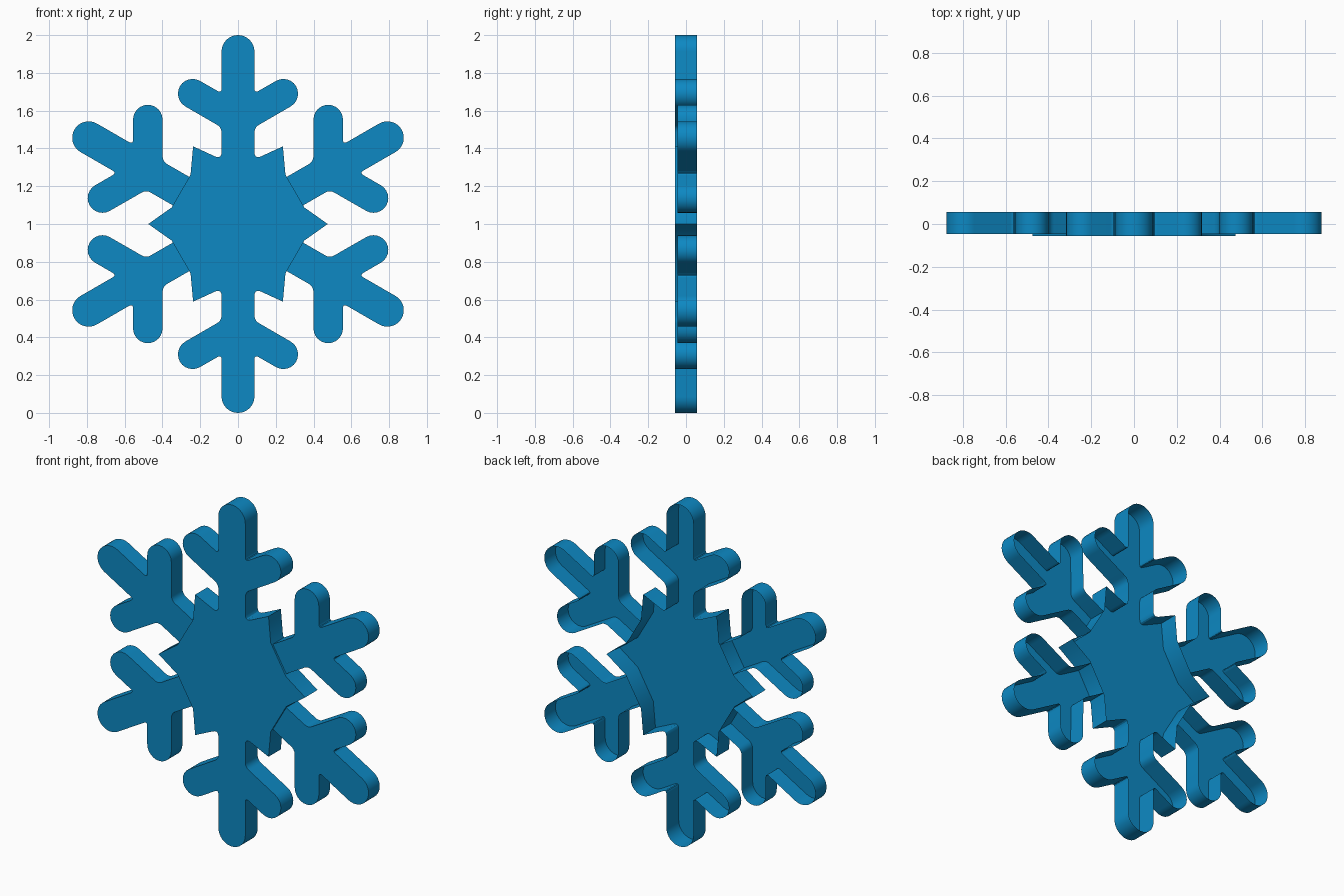
import bpy, bmesh, math
from mathutils import Vector, Matrix

if "Cube" in bpy.data.objects:
    bpy.data.objects.remove(bpy.data.objects["Cube"])

BACK = 0.057
ice = bpy.data.materials.new("ice blue")
ice.diffuse_color = (0.004, 0.25, 0.55, 1)
ice.use_nodes = True
ice.node_tree.nodes["Principled BSDF"].inputs["Base Color"].default_value = ice.diffuse_color

W = 0.087                 # half width of a stem
STAR_TIP = Vector((0.2375, 0.411))
NECK = 0.348              # distance of the star edge where a side arm joins


def arc(cx, cy, r, a0, a1, n):
    return [Vector((cx + r * math.cos(math.radians(a0 + (a1 - a0) * i / n)),
                    cy + r * math.sin(math.radians(a0 + (a1 - a0) * i / n))))
            for i in range(n + 1)]


def fillet(corner, before, after, d, n=5):
    # rounded corner between two straight edges
    c = Vector(corner)
    a = c + (Vector(before) - c).normalized() * d
    b = c + (Vector(after) - c).normalized() * d
    return [a * (1 - t) ** 2 + c * 2 * t * (1 - t) + b * t * t
            for t in [i / n for i in range(n + 1)]]


def arm_half():
    # right half of an arm, from above its base up to the tip
    end = arc(0.24, 0.69, 0.078, -60, 120, 12)
    pts = fillet((W, 0.511), (W, 0), end[0], 0.028)
    pts += end
    pts += fillet((W, 0.692), end[-1], (W, 1), 0.026)
    return pts + arc(0, 1 - W, W, 0, 90, 8)


def mirrored(half):
    # complete outline, right base to left base (last point is on the axis)
    return half + [Vector((-p.x, p.y)) for p in reversed(half[:-1])]


def turn(pts, deg):
    m = Matrix.Rotation(math.radians(deg), 2)
    return [m @ p for p in pts]


def shell(name, outline, front, closed):
    # flat front plate with side walls, open at the back
    bm = bmesh.new()
    f = [bm.verts.new((p.x, front, p.y + 1)) for p in outline]
    b = [bm.verts.new((p.x, BACK, p.y + 1)) for p in outline]
    bm.faces.new(f)
    n = len(f)
    for i in range(n if closed else n - 1):
        j = (i + 1) % n
        bm.faces.new((f[j], f[i], b[i], b[j]))
    me = bpy.data.meshes.new(name)
    bm.to_mesh(me)
    bm.free()
    me.materials.append(ice)
    ob = bpy.data.objects.new(name, me)
    bpy.context.collection.objects.link(ob)
    bpy.context.view_layer.objects.active = ob
    ob.select_set(True)
    bpy.ops.object.shade_smooth_by_angle(angle=math.radians(30))
    ob.select_set(False)


# central star joined with the upper and lower arms
upright = mirrored([STAR_TIP] + fillet((W, 0.342), STAR_TIP, (W, 1), 0.04) + arm_half())
notch = [Vector((0.1, NECK)), Vector((-0.1, NECK))]
side_tip = [turn([STAR_TIP], 60)[0] * 1.0]
left = turn(notch, 60) + [Vector((-0.475, 0))] + turn(notch, 120)
body = upright + left + turn(upright, 180) + turn(left, 180)
shell("star_with_upright_arms", body, -0.057, True)

# four side arms, set back slightly behind the star front
for name, deg in (("upper_left_arm", 60), ("lower_left_arm", 120),
                  ("lower_right_arm", 240), ("upper_right_arm", 300)):
    shell(name, turn(mirrored([Vector((W, NECK))] + arm_half()), deg), -0.046, False)
